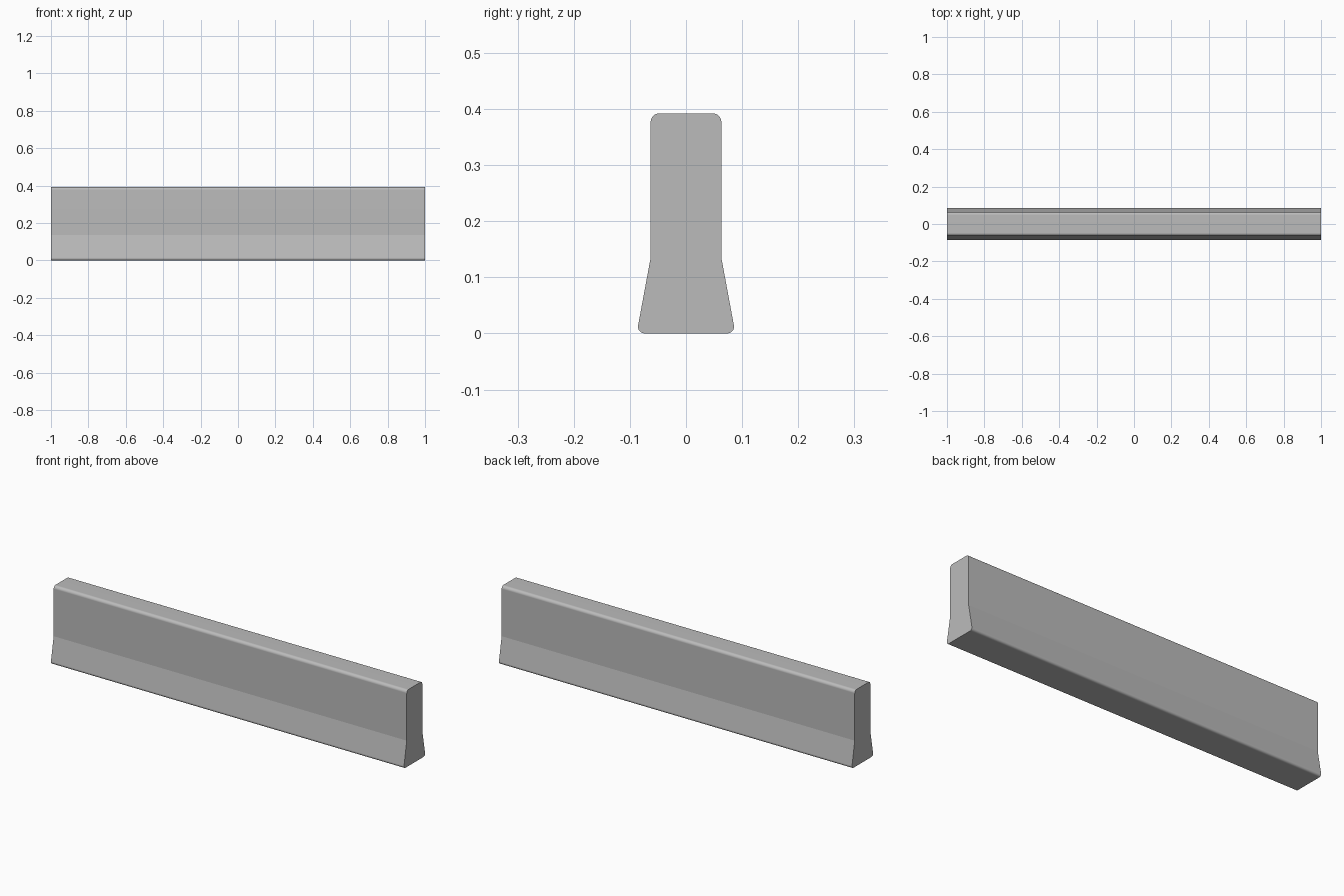
import bpy
import bmesh

cube = bpy.data.objects.get("Cube")
if cube:
    bpy.data.objects.remove(cube)

LENGTH = 2.0
FILLET = 0.015
KINK_Z = 0.135

# Concrete colour
concrete = bpy.data.materials.new("concrete_grey")
concrete.use_nodes = True
colour = (0.5, 0.5, 0.5, 1)
concrete.diffuse_color = colour
concrete.node_tree.nodes["Principled BSDF"].inputs["Base Color"].default_value = colour

# Cross-section: half widths and heights, mirrored front to back
half = [(0.088, 0), (0.063, KINK_Z), (0.063, 0.392)]
profile = half + [(-y, z) for y, z in reversed(half)]

# Sweep the cross-section along the length
bm = bmesh.new()
end = bm.faces.new([bm.verts.new((-LENGTH / 2, y, z)) for y, z in profile])
swept = bmesh.ops.extrude_face_region(bm, geom=[end], use_keep_orig=True)
moved = [v for v in swept["geom"] if isinstance(v, bmesh.types.BMVert)]
bmesh.ops.translate(bm, verts=moved, vec=(LENGTH, 0, 0))
bmesh.ops.recalc_face_normals(bm, faces=bm.faces)


def is_lengthwise(edge):
    a, b = edge.verts
    return abs(a.co.x - b.co.x) > LENGTH / 2


def at_kink(edge):
    return all(abs(v.co.z - KINK_Z) < 0.001 for v in edge.verts)


# Round the top and foot edges
rounded = [e for e in bm.edges if is_lengthwise(e) and not at_kink(e)]
bmesh.ops.bevel(bm, geom=rounded, offset=FILLET, offset_type='OFFSET',
                segments=8, profile=0.5, affect='EDGES')

# Smooth the rounded edges, keep the ends and the kink crisp
for face in bm.faces:
    face.smooth = True
for edge in bm.edges:
    edge.smooth = is_lengthwise(edge) and not at_kink(edge)

mesh = bpy.data.meshes.new("barrier_wall")
bm.to_mesh(mesh)
bm.free()
mesh.materials.append(concrete)
barrier = bpy.data.objects.new("barrier_wall", mesh)
bpy.context.collection.objects.link(barrier)

# Keep the broad faces evenly shaded
weighted = barrier.modifiers.new("even_faces", 'WEIGHTED_NORMAL')
weighted.keep_sharp = True
